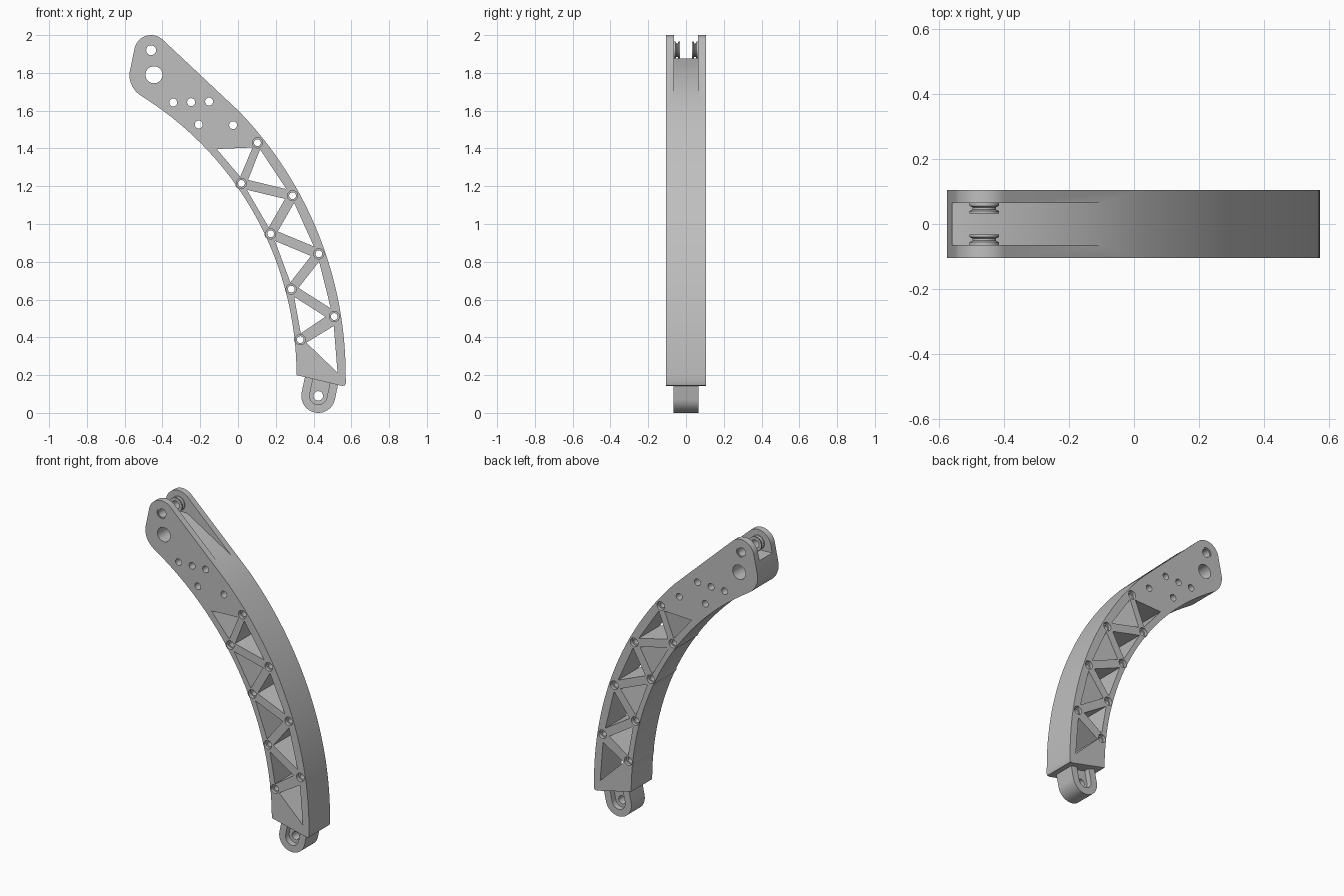
import bpy
import bmesh
from math import sin, cos, pi, sqrt, radians
from mathutils import Vector

if "Cube" in bpy.data.objects:
    bpy.data.objects.remove(bpy.data.objects["Cube"])

grey = bpy.data.materials.new("plain grey")
grey.use_nodes = True
grey.diffuse_color = (0.52, 0.52, 0.52, 1)
grey.node_tree.nodes["Principled BSDF"].inputs["Base Color"].default_value = (0.52, 0.52, 0.52, 1)

HALF = 0.105       # half thickness of the arm
SLOT = 0.064       # half width of the fork gap


def circle(c, r, a0=0, a1=360, n=32):
    """Points of an arc in the x-z plane."""
    steps = n if a1 - a0 == 360 else n + 1
    return [(c[0] + r * cos(radians(a0 + (a1 - a0) * i / n)),
             c[1] + r * sin(radians(a0 + (a1 - a0) * i / n))) for i in range(steps)]


def make(name, bm):
    bmesh.ops.recalc_face_normals(bm, faces=bm.faces)
    mesh = bpy.data.meshes.new(name)
    bm.to_mesh(mesh)
    bm.free()
    mesh.materials.append(grey)
    ob = bpy.data.objects.new(name, mesh)
    bpy.context.collection.objects.link(ob)
    return ob


def prisms(name, shapes):
    """Extrude each (outline, y0, y1) into one mesh."""
    bm = bmesh.new()
    for pts, y0, y1 in shapes:
        a = [bm.verts.new((x, y0, z)) for x, z in pts]
        b = [bm.verts.new((x, y1, z)) for x, z in pts]
        bm.faces.new(a)
        bm.faces.new(b[::-1])
        for i in range(len(a)):
            j = (i + 1) % len(a)
            bm.faces.new((a[i], b[i], b[j], a[j]))
    return make(name, bm)


def select(ob):
    bpy.ops.object.select_all(action='DESELECT')
    ob.select_set(True)
    bpy.context.view_layer.objects.active = ob


def boolean(ob, tool, op='DIFFERENCE'):
    tool.hide_render = True
    mod = ob.modifiers.new("bool", 'BOOLEAN')
    mod.operation = op
    mod.solver = 'EXACT'
    mod.object = tool
    select(ob)
    bpy.ops.object.modifier_apply(modifier=mod.name)
    bpy.data.objects.remove(tool)


def smooth(ob):
    select(ob)
    bpy.ops.object.shade_smooth_by_angle(angle=radians(30))


def inset(tri, gaps):
    """Shrink a triangle; gaps[i] belongs to the side from corner i to i+1."""
    p = [Vector(q) for q in tri]
    mid = (p[0] + p[1] + p[2]) / 3
    lines = []
    for i in range(3):
        d = (p[(i + 1) % 3] - p[i]).normalized()
        n = Vector((-d.y, d.x))
        if n.dot(mid - p[i]) < 0:
            n = -n
        lines.append((n, n.dot(p[i]) + gaps[i]))
    out = []
    for i in range(3):
        (n, c), (m, e) = lines[i - 1], lines[i]
        det = n.x * m.y - n.y * m.x
        out.append(((c * m.y - e * n.y) / det, (n.x * e - m.x * c) / det))
    return out


def arc_x(z, right, r):
    """Edge of the curved arm at height z."""
    return right - r + sqrt(r * r - (z - 0.2) ** 2)


# Arm outline: outer curve, rounded head, inner curve, slanted foot
pin, big = (-0.46, 1.91), (-0.445, 1.79)
outline = [(0.55, 0.143), (0.566, 0.145), (0.571, 0.158)]
outline += [(arc_x(0.2 + 1.395 * i / 32, 0.57, 2.01), 0.2 + 1.395 * i / 32) for i in range(33)]
outline += circle(pin, 0.09, 46, 172, 20)
outline += circle(big, 0.13, 176, 238, 12)
outline += [(arc_x(1.655 - 1.455 * i / 32, 0.31, 1.74), 1.655 - 1.455 * i / 32) for i in range(33)]
arm = prisms("curved_arm", [(outline, -HALF, HALF)])

# Triangular lattice windows between zigzag nodes
nodes = [(0.103, 1.43), (0.018, 1.215), (0.289, 1.15), (0.173, 0.948),
         (0.428, 0.842), (0.282, 0.655), (0.51, 0.51), (0.33, 0.388)]
windows = [[(-0.113, 1.397), (0.077, 1.405), (0.012, 1.25)],
           [(0.362, 0.372), (0.507, 0.46), (0.527, 0.213)]]
for i in range(len(nodes) - 2):
    windows.append(inset(nodes[i:i + 3], (0.026, 0.026, 0.008)))
boolean(arm, prisms("window_cutter", [(w, -0.2, 0.2) for w in windows]))

# Round bosses at the nodes
boolean(arm, prisms("boss_tool", [(circle(c, 0.033), -HALF + 0.0006, HALF - 0.0006)
                                  for c in nodes]), 'UNION')

# Fork gap in the head
gap = [(-0.085, 1.685), (-0.40, 1.872), (-0.7, 1.882), (-0.7, 2.1), (0.02, 2.1)]
boolean(arm, prisms("gap_cutter", [(gap, -SLOT, SLOT)]))

# Through holes, then shallow counterbores on both sides
small = [(-0.343, 1.643), (-0.248, 1.645), (-0.153, 1.648), (-0.208, 1.527), (-0.026, 1.523)]
holes = [(c, 0.021) for c in small] + [(c, 0.018) for c in nodes]
holes += [((-0.46, 1.92), 0.033), (big, 0.045)]
boolean(arm, prisms("hole_cutter", [(circle(c, r), -0.2, 0.2) for c, r in holes]))
for s in (-1, 1):
    boolean(arm, prisms("bore_cutter", [(circle(c, 0.027), s * (HALF - 0.02), s * 0.2)
                                        for c in nodes]))
smooth(arm)

# Grooved bushings in both fork plates, turned from a profile
profile = [(0.034, 0.1), (0.034, 0.065), (0.045, 0.065), (0.045, 0.056), (0.036, 0.051),
           (0.036, 0.044), (0.045, 0.04), (0.045, 0.033), (0.026, 0.033), (0.026, 0.1)]
for side, s in (("front", -1), ("back", 1)):
    bm = bmesh.new()
    rings = [[bm.verts.new((x, s * y, z)) for x, z in circle((-0.46, 1.92), r)]
             for r, y in profile]
    for k in range(len(rings)):
        a, b = rings[k - 1], rings[k]
        for i in range(len(a)):
            j = (i + 1) % len(a)
            bm.faces.new((a[i], a[j], b[j], b[i]))
    smooth(make(side + "_bushing", bm))


# Foot lug: tilted rounded tab with recessed slots and a pin hole
def stadium(c, r, length, tilt=78):
    t = radians(tilt)
    up = (c[0] + length * cos(t), c[1] + length * sin(t))
    low = circle(c, r, tilt + 90, tilt + 270, 24)
    side = Vector((sin(t), -cos(t))) * r
    return low + [(up[0] + side.x, up[1] + side.y), (up[0] - side.x, up[1] - side.y)]


foot = (0.425, 0.09)
lug = prisms("foot_lug", [(stadium(foot, 0.09, 0.105), -0.067, 0.067)])
for s in (-1, 1):
    boolean(lug, prisms("recess_cutter", [(stadium(foot, 0.046, 0.085), s * 0.03, s * 0.2)]))
boolean(lug, prisms("pin_cutter", [(circle(foot, 0.025), -0.2, 0.2)]))
smooth(lug)
